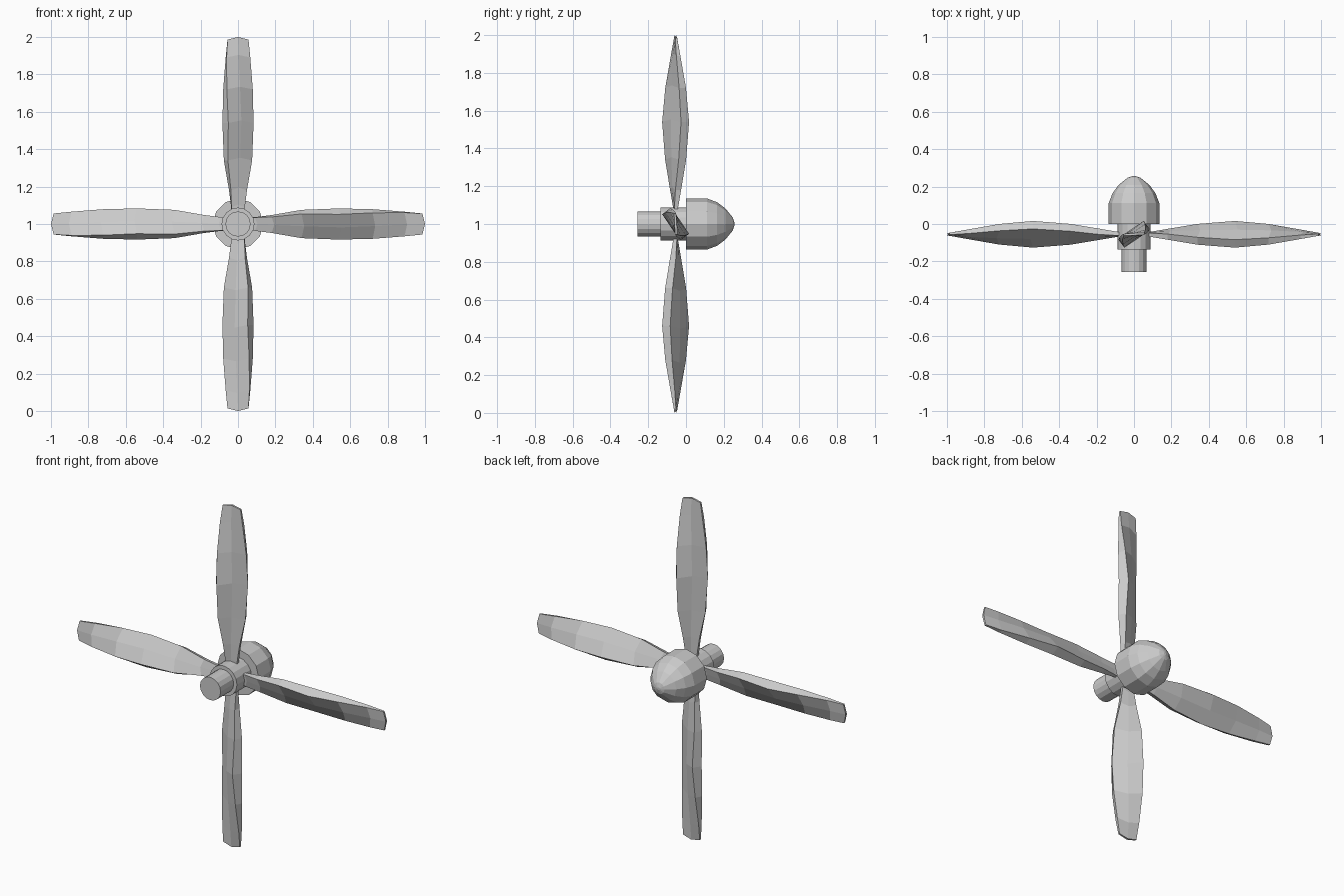
import bpy, bmesh
from math import sin, cos, radians, pi, tau
from mathutils import Matrix, Vector

if "Cube" in bpy.data.objects:
    bpy.data.objects.remove(bpy.data.objects["Cube"])

HUB = Vector((0, 0, 1))


def finish(name, bm):
    bmesh.ops.recalc_face_normals(bm, faces=bm.faces)
    mesh = bpy.data.meshes.new(name)
    bm.to_mesh(mesh)
    bm.free()
    obj = bpy.data.objects.new(name, mesh)
    bpy.context.collection.objects.link(obj)
    return obj


def loft(bm, rings):
    """Skin a list of closed point loops and cap both ends."""
    loops = [[bm.verts.new(p) for p in ring] for ring in rings]
    n = len(loops[0])
    for a, b in zip(loops, loops[1:]):
        for i in range(n):
            j = (i + 1) % n
            bm.faces.new((a[i], a[j], b[j], b[i]))
    bm.faces.new(loops[0])
    bm.faces.new(loops[-1])


def turned(name, profile, sides):
    """Turned part on the y axis through the hub; profile = (radius, y)."""
    bm = bmesh.new()
    loft(bm, [[HUB + Vector((r * cos(tau * i / sides), y, r * sin(tau * i / sides)))
               for i in range(sides)] for r, y in profile])
    return finish(name, bm)


# Nose cone, hub and drive shaft
turned("spinner", [(.135, 0), (.135, .112), (.115, .165), (.083, .208),
                   (.034, .248), (.008, .256)], 12)
turned("hub", [(.088, -.135), (.088, .01)], 16)
turned("drive_shaft", [(.067, -.256), (.067, -.13)], 16)

# Blade stations: radius, chord, thickness, pitch in degrees
STATIONS = [(.05, .068, .016, 4), (.09, .072, .020, 6), (.18, .090, .032, 18),
            (.34, .148, .045, 29), (.54, .168, .053, 36.5), (.72, .157, .041, 28),
            (.89, .130, .022, 13), (.986, .112, .010, 3)]


def blade(name, turn):
    rings = []
    for r, chord, thick, pitch in STATIONS:
        a = radians(pitch)
        u = Vector((cos(a), sin(a), 0))
        v = Vector((-sin(a), cos(a), 0))
        c, t = chord / 2, thick / 2
        # blunt-edged section whose middle reaches slightly further out
        section = [(-c, -t, 0), (0, -t * 1.15, .014), (c, -t, 0),
                   (c, t, 0), (0, t * 1.15, .014), (-c, t, 0)]
        rings.append([u * p + v * q + Vector((0, -.055, r + d)) for p, q, d in section])
    bm = bmesh.new()
    loft(bm, rings)
    bm.transform(Matrix.Translation(HUB) @ Matrix.Rotation(turn, 4, 'Y'))
    return finish(name, bm)


# Four identical blades around the hub
for k, side in enumerate(("top", "right", "bottom", "left")):
    blade("blade_" + side, k * pi / 2)
